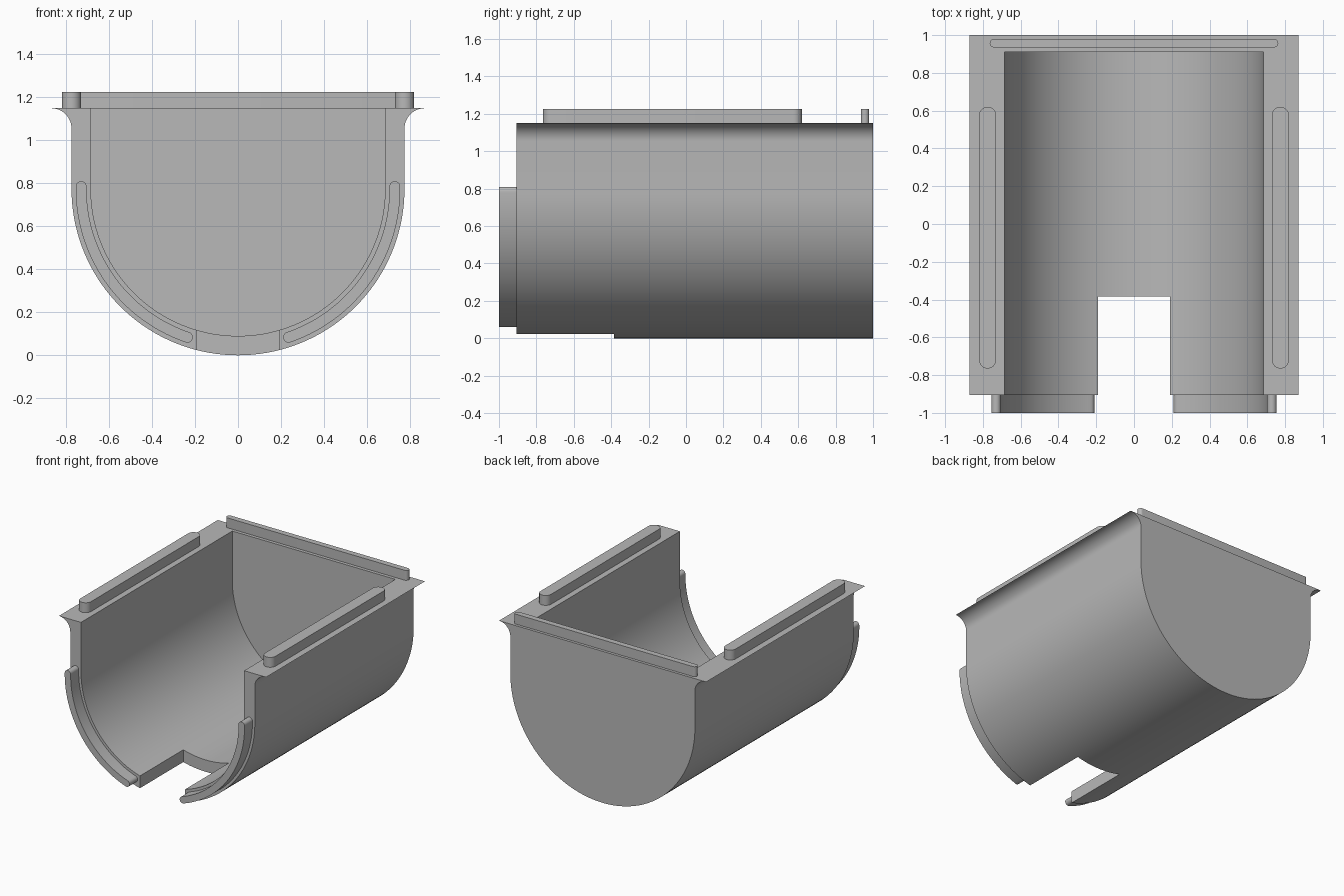
import bpy, bmesh
from math import sin, cos, pi, radians

if "Cube" in bpy.data.objects:
    bpy.data.objects.remove(bpy.data.objects["Cube"])

grey = bpy.data.materials.new("plain grey")
grey.use_nodes = True
colour = (0.48, 0.48, 0.48, 1)
grey.diffuse_color = colour
grey.node_tree.nodes["Principled BSDF"].inputs["Base Color"].default_value = colour

AXIS_Z, OUTER, INNER = 0.775, 0.775, 0.685
TOP, RAIL_TOP = 1.15, 1.225
FRONT, BACK, WALL = -0.905, 1.0, 0.91


def arc(cx, cy, r, start, end, steps):
    """Points along an arc, angles in degrees."""
    angles = [radians(start + (end - start) * i / steps) for i in range(steps + 1)]
    return [(cx + r * cos(a), cy + r * sin(a)) for a in angles]


def prism(name, outline, low, high, axis):
    """Extrude a closed outline along y (outline in xz) or z (outline in xy)."""
    place = (lambda u, v, d: (u, d, v)) if axis == "y" else (lambda u, v, d: (u, v, d))
    bm = bmesh.new()
    ends = [[bm.verts.new(place(u, v, d)) for u, v in outline] for d in (low, high)]
    for ring in ends:
        bm.faces.new(ring)
    for i in range(len(outline)):
        j = (i + 1) % len(outline)
        bm.faces.new((ends[0][i], ends[0][j], ends[1][j], ends[1][i]))
    bmesh.ops.recalc_face_normals(bm, faces=bm.faces)
    mesh = bpy.data.meshes.new(name)
    bm.to_mesh(mesh)
    bm.free()
    mesh.materials.append(grey)
    ob = bpy.data.objects.new(name, mesh)
    bpy.context.collection.objects.link(ob)
    return ob


def activate(ob):
    bpy.ops.object.select_all(action="DESELECT")
    ob.select_set(True)
    bpy.context.view_layer.objects.active = ob


def smooth(ob):
    activate(ob)
    bpy.ops.object.shade_smooth_by_angle(angle=radians(30))


def cut(ob, cutter):
    mod = ob.modifiers.new("cut", "BOOLEAN")
    mod.operation, mod.solver, mod.object = "DIFFERENCE", "EXACT", cutter
    activate(ob)
    bpy.ops.object.modifier_apply(modifier=mod.name)
    bpy.data.objects.remove(cutter)


# Trough: round-bottomed body with flared rims
flare = arc(0.87, 1.055, 0.095, 180, 90, 12)
right_rim = [(x, z) for x, z in flare]
left_rim = [(-x, z) for x, z in reversed(flare)]
trough = prism("trough", left_rim + arc(0, AXIS_Z, OUTER, 180, 360, 72) + right_rim,
               FRONT, BACK, "y")

# Hollow the trough, leaving the back wall
hollow = [(-INNER, 1.5)] + arc(0, AXIS_Z, INNER, 180, 360, 72) + [(INNER, 1.5)]
cut(trough, prism("hollow_cutter", hollow, -1.2, WALL, "y"))

# Notch in the floor at the open front
notch = [(-0.19, -0.2), (0.19, -0.2), (0.19, 0.4), (-0.19, 0.4)]
cut(trough, prism("notch_cutter", notch, -1.2, -0.385, "y"))
smooth(trough)

# Curved tongues with rounded ends on the front edge
MID, HALF = 0.73, 0.025
low_angle = -71.2
end_x, end_z = MID * cos(radians(low_angle)), AXIS_Z + MID * sin(radians(low_angle))
tongue = (arc(0, AXIS_Z, MID + HALF, low_angle, 0, 48)
          + arc(MID, AXIS_Z + 0.01, HALF, 0, 180, 12)
          + arc(0, AXIS_Z, MID - HALF, 0, low_angle, 48)
          + arc(end_x, end_z, HALF, low_angle + 180, low_angle + 360, 12)[1:-1])
for side, sign in (("left", 1), ("right", -1)):
    smooth(prism(side + "_front_tongue", [(sign * x, z) for x, z in tongue], -1.0, FRONT, "y"))

# Rounded rails standing on the side rims
rail = arc(0.775, 0.575, 0.045, 0, 180, 16) + arc(0.775, -0.72, 0.045, 180, 360, 16)
for side, sign in (("left", 1), ("right", -1)):
    smooth(prism(side + "_top_rail", [(sign * x, y) for x, y in rail], TOP, RAIL_TOP, "z"))

# Thin rail standing on the back wall
back = arc(0.742, 0.957, 0.022, -90, 90, 12) + arc(-0.742, 0.957, 0.022, 90, 270, 12)
smooth(prism("back_top_rail", back, TOP, RAIL_TOP, "z"))
